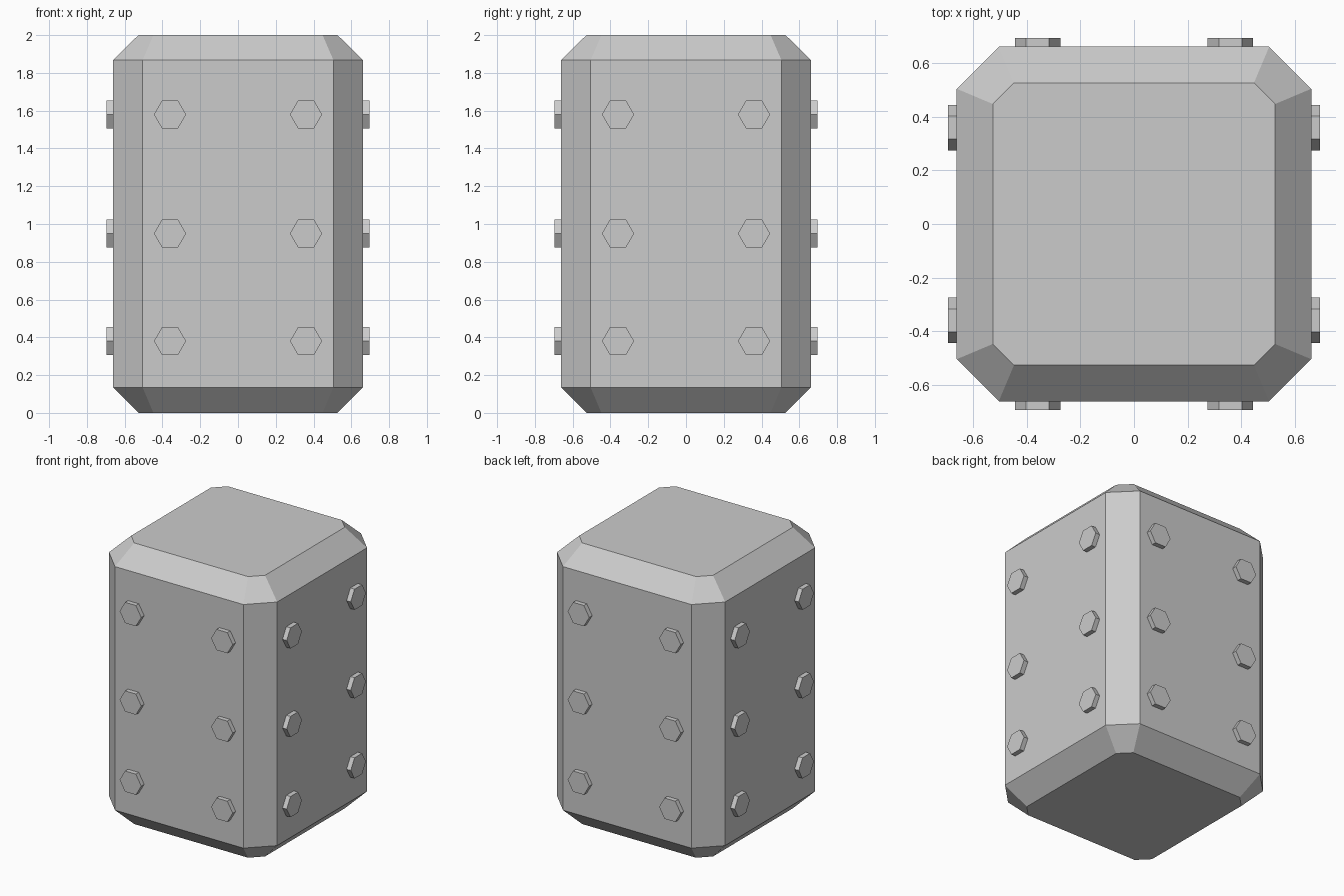
import bpy, bmesh
from math import cos, sin, pi
from mathutils import Matrix

if "Cube" in bpy.data.objects:
    bpy.data.objects.remove(bpy.data.objects["Cube"])


def finish(name, bm):
    bmesh.ops.recalc_face_normals(bm, faces=bm.faces)
    mesh = bpy.data.meshes.new(name)
    bm.to_mesh(mesh)
    bm.free()
    obj = bpy.data.objects.new(name, mesh)
    bpy.context.collection.objects.link(obj)
    return obj


def octagon(half, corner, z):
    h, c = half, corner
    return [(h, -c, z), (h, c, z), (c, h, z), (-c, h, z),
            (-h, c, z), (-h, -c, z), (-c, -h, z), (c, -h, z)]


def loft(name, rings):
    # Closed solid through stacked rings of equal point count
    bm = bmesh.new()
    loops = [[bm.verts.new(p) for p in ring] for ring in rings]
    n = len(loops[0])
    for a, b in zip(loops, loops[1:]):
        for i in range(n):
            j = (i + 1) % n
            bm.faces.new((a[i], a[j], b[j], b[i]))
    bm.faces.new(loops[0][::-1])
    bm.faces.new(loops[-1])
    return finish(name, bm)


# Main body: square block with bevelled uprights, top and bottom
loft("body", [octagon(0.527, 0.448, 0), octagon(0.662, 0.505, 0.135),
              octagon(0.662, 0.505, 1.868), octagon(0.527, 0.448, 2)])


# Hexagonal bolt heads: two columns of three on each of the four sides
def hexagon(x, z, y, r=0.085):
    return [(x + r * cos(k * pi / 3), y, z + r * sin(k * pi / 3)) for k in range(6)]


for side, angle in (("front", 0), ("right", 90), ("back", 180), ("left", 270)):
    for row, z in (("lower", 0.38), ("middle", 0.95), ("upper", 1.58)):
        for col, x in (("a", -0.36), ("b", 0.36)):
            bolt = loft(f"bolt_{side}_{row}_{col}",
                        [hexagon(x, z, -0.64), hexagon(x, z, -0.695)])
            bolt.data.transform(Matrix.Rotation(angle * pi / 180, 4, 'Z'))
